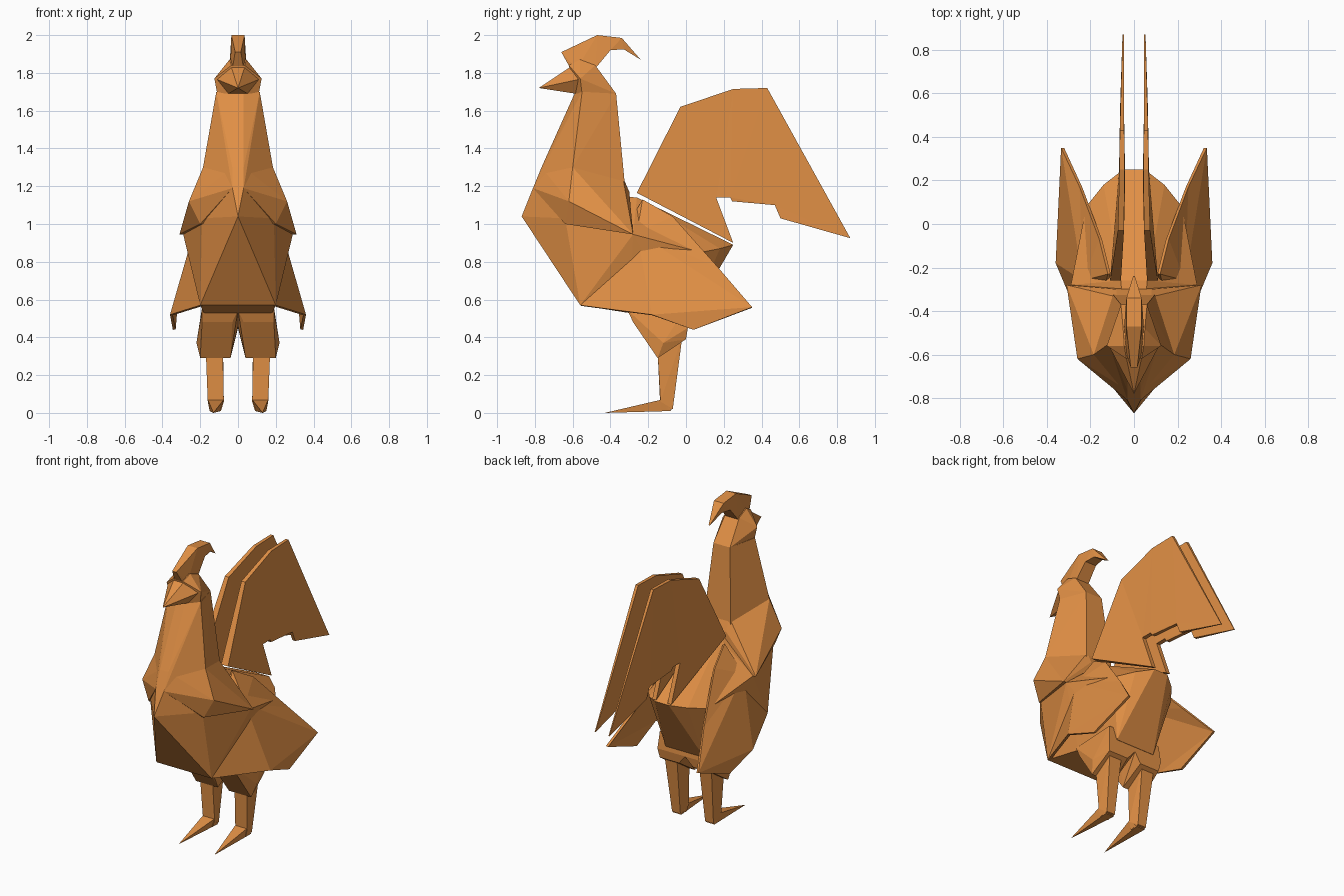
import bpy, bmesh

mat = bpy.data.materials.new("orange_paint")
mat.diffuse_color = (0.76, 0.28, 0.06, 1)


def finish(name, bm, recalc=True):
    if recalc:
        bmesh.ops.recalc_face_normals(bm, faces=bm.faces[:])
    me = bpy.data.meshes.new(name)
    bm.to_mesh(me)
    bm.free()
    me.materials.append(mat)
    ob = bpy.data.objects.new(name, me)
    bpy.context.collection.objects.link(ob)
    return ob


def hull(name, pts, symmetric=True):
    """Faceted solid wrapped round points, mirrored over x if symmetric."""
    bm = bmesh.new()
    for x, y, z in pts:
        bm.verts.new((x, y, z))
        if symmetric and x:
            bm.verts.new((-x, y, z))
    res = bmesh.ops.convex_hull(bm, input=bm.verts[:])
    loose = [v for v in set(res["geom_interior"] + res["geom_unused"])
             if isinstance(v, bmesh.types.BMVert)]
    bmesh.ops.delete(bm, geom=loose, context='VERTS')
    bmesh.ops.dissolve_limit(bm, angle_limit=0.02, verts=bm.verts[:], edges=bm.edges[:])
    return finish(name, bm)


def plate(name, outline):
    """Side profile of (x centre, half thickness, y, z) made into a tapering plate."""
    bm = bmesh.new()
    a = [bm.verts.new((x + t, y, z)) for x, t, y, z in outline]
    b = [bm.verts.new((x - t, y, z)) for x, t, y, z in outline]
    caps = [bm.faces.new(a), bm.faces.new(b[::-1])]
    n = len(a)
    for i in range(n):
        j = (i + 1) % n
        bm.faces.new((a[j], a[i], b[i], b[j]))
    bm.normal_update()
    bmesh.ops.triangulate(bm, faces=caps)
    return finish(name, bm)


# Body and belly
hull("body", [
    (0, -.87, 1.04), (.03, -.81, 1.19), (.19, -.64, 1.03), (.20, -.56, .57),
    (.18, -.30, .53), (.29, -.28, .945), (.06, -.26, 1.14), (.05, .25, .89),
    (.14, .18, .87), (.22, .08, .85), (.14, .01, .48)])

# Hackle collar, neck and head
hull("collar", [
    (.03, -.81, 1.19), (.26, -.62, 1.12), (.20, -.64, 1.0), (.31, -.28, .945),
    (.08, -.30, 1.17), (.03, -.765, 1.30), (.185, -.60, 1.30), (.08, -.335, 1.25)])
hull("neck", [
    (.03, -.81, 1.19), (.03, -.765, 1.30), (.185, -.60, 1.30), (.10, -.32, 1.17),
    (.03, -.59, 1.69), (.115, -.55, 1.70), (.06, -.37, 1.69)])
hull("head", [
    (.035, -.62, 1.84), (.045, -.56, 1.87), (.125, -.56, 1.77), (.11, -.55, 1.69),
    (.05, -.48, 1.84), (.06, -.37, 1.69), (.04, -.59, 1.69)])
hull("beak", [(0, -.78, 1.72), (.035, -.615, 1.83), (.11, -.57, 1.765), (.05, -.585, 1.69)])
plate("comb", [
    (0, .015, -.66, 1.91), (0, .035, -.47, 2.0), (0, .035, -.34, 1.985),
    (0, .004, -.24, 1.87), (0, .03, -.33, 1.925), (0, .04, -.40, 1.92),
    (0, .045, -.475, 1.83), (0, .04, -.58, 1.82), (0, .03, -.61, 1.82)])

for side, s in (("right", 1), ("left", -1)):
    # Tail feather sheets
    plate(side + "_tail", [(s * x, t, y, z) for x, t, y, z in (
        (.085, .025, -.26, 1.165), (.06, .014, -.03, 1.62), (.055, .012, .25, 1.715),
        (.055, .010, .43, 1.72), (.05, .003, .87, .925), (.055, .010, .50, 1.03),
        (.055, .010, .47, 1.10), (.055, .012, .245, 1.12), (.055, .014, .235, 1.14),
        (.055, .014, .16, 1.14), (.055, .014, .25, .90))])

    # Folded wing shell
    bm = bmesh.new()
    A, B, C, D, E, F, G, H = [bm.verts.new((s * x, y, z)) for x, y, z in (
        (.235, -.26, .955), (.20, -.56, .57), (.36, -.18, .52), (.345, .04, .44),
        (.335, .35, .56), (.25, .17, .77), (.16, -.07, 1.04), (.12, -.23, 1.13))]
    for f in ((A, C, E), (A, E, F), (A, F, G), (A, G, H), (B, C, A), (C, D, E), (H, B, A)):
        bm.faces.new(f if s > 0 else f[::-1])
    wing = finish(side + "_wing", bm, recalc=False)
    mod = wing.modifiers.new("thickness", 'SOLIDIFY')
    mod.thickness = .015
    mod.offset = -1

    # Thigh, shank and foot
    hull(side + "_thigh", [(s * x, y, z) for x, y, z in (
        (.04, -.15, .29), (.20, -.15, .29), (.22, -.12, .37), (.03, -.28, .48),
        (.19, -.28, .48), (.19, -.31, .545), (0, -.31, .545), (.20, .01, .45),
        (0, .01, .45), (.19, 0, .39), (.05, 0, .39), (0, -.12, .46),
        (.19, 0, .56), (0, 0, .56))], False)
    hull(side + "_shank", [(s * x, y, z) for x, y, z in (
        (.08, -.15, .32), (.17, -.15, .32), (.08, -.02, .40), (.17, -.02, .40),
        (.075, -.135, .06), (.16, -.135, .06), (.09, -.135, .01), (.15, -.135, .01),
        (.09, -.07, .02), (.15, -.07, .02))], False)
    hull(side + "_foot", [(s * x, y, z) for x, y, z in (
        (.13, -.43, 0), (.075, -.13, .07), (.16, -.13, .07), (.09, -.10, .075),
        (.15, -.10, .075), (.09, -.08, .01), (.15, -.08, .01))], False)
